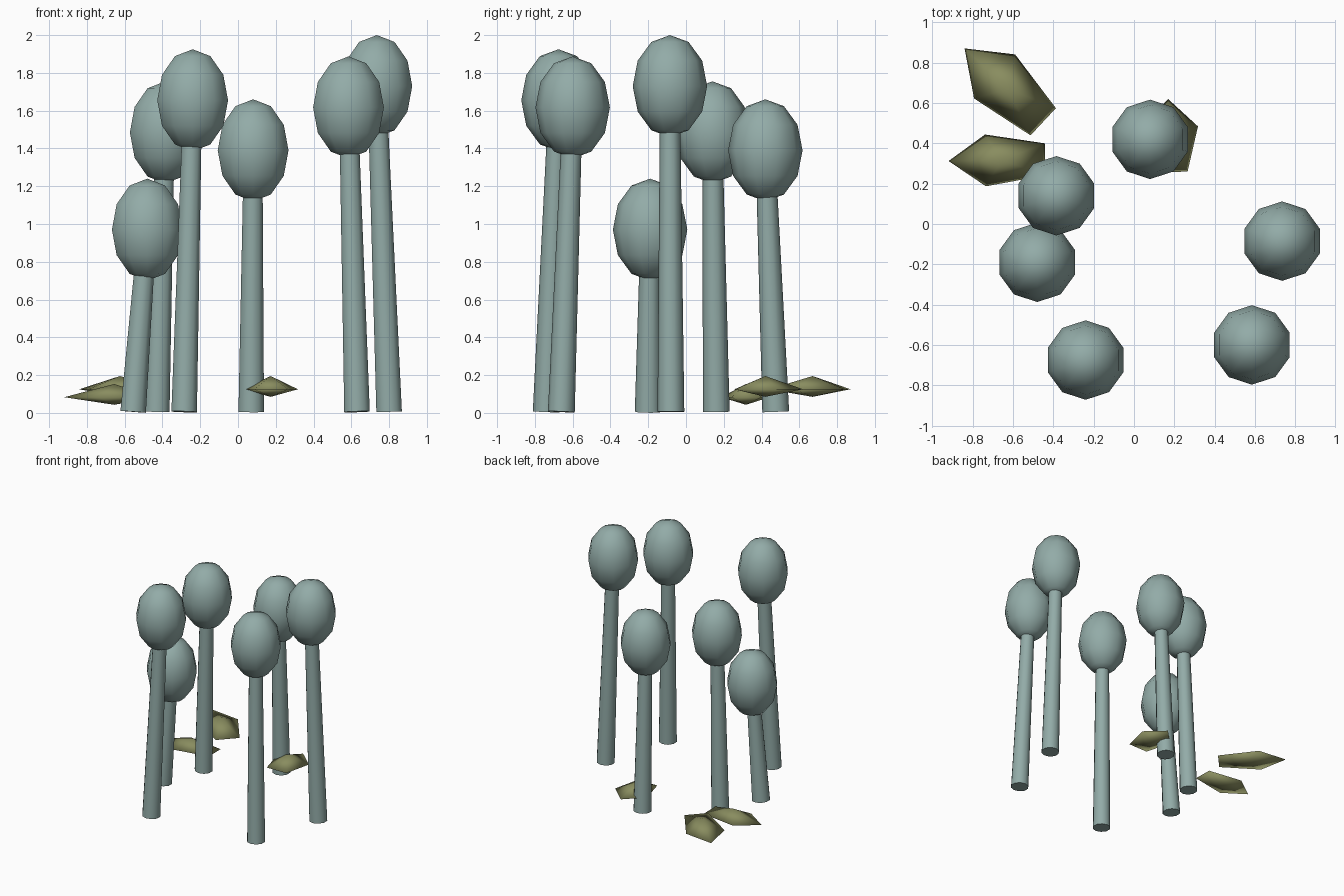
import bpy
import bmesh
from math import sin, cos, pi, radians
from mathutils import Vector, Matrix

cube = bpy.data.objects.get("Cube")
if cube:
    bpy.data.objects.remove(cube, do_unlink=True)


def make_material(name, rgb):
    mat = bpy.data.materials.new(name)
    mat.use_nodes = True
    mat.diffuse_color = (*rgb, 1)
    bsdf = mat.node_tree.nodes["Principled BSDF"]
    bsdf.inputs["Base Color"].default_value = (*rgb, 1)
    bsdf.inputs["Roughness"].default_value = 0.9
    return mat


teal = make_material("grey teal", (0.29, 0.41, 0.39))
olive = make_material("olive green", (0.25, 0.265, 0.115))


def lathe(name, profile, sides, phase, mat, matrix):
    """Loft rings of (radius, height); a zero radius makes a pole."""
    bm = bmesh.new()
    rings = []
    for r, z in profile:
        if r == 0:
            rings.append([bm.verts.new((0, 0, z))] * sides)
        else:
            angles = [phase + 2 * pi * i / sides for i in range(sides)]
            rings.append([bm.verts.new((r * cos(a), r * sin(a), z)) for a in angles])
    for low, high in zip(rings, rings[1:]):
        for i in range(sides):
            j = (i + 1) % sides
            corners = dict.fromkeys((low[i], low[j], high[j], high[i]))
            bm.faces.new(list(corners)).smooth = True
    # Flat end caps on open profiles
    if profile[0][0]:
        bm.faces.new(rings[0][::-1]).smooth = False
    if profile[-1][0]:
        bm.faces.new(rings[-1]).smooth = False
    bmesh.ops.transform(bm, matrix=matrix, verts=bm.verts)
    bmesh.ops.recalc_face_normals(bm, faces=bm.faces)
    mesh = bpy.data.meshes.new(name)
    bm.to_mesh(mesh)
    bm.free()
    mesh.materials.append(mat)
    obj = bpy.data.objects.new(name, mesh)
    bpy.context.collection.objects.link(obj)
    return obj


# Stalks: foot position and head centre
stalks = [
    ((-0.555, -0.20), (-0.48, -0.19, 0.97)),
    ((-0.43, 0.16), (-0.385, 0.14, 1.485)),
    ((-0.285, -0.74), (-0.24, -0.675, 1.655)),
    ((0.07, 0.475), (0.08, 0.42, 1.39)),
    ((0.63, -0.66), (0.585, -0.60, 1.617)),
    ((0.80, -0.08), (0.735, -0.085, 1.73)),
]
HEAD_R, HEAD_H, RINGS = 0.197, 0.27, 6
head_profile = [(0, -HEAD_H)]
for k in range(1, RINGS):
    t = pi * k / RINGS
    head_profile.append((HEAD_R * sin(t), -HEAD_H * cos(t)))
head_profile.append((0, HEAD_H))

for n, (foot, centre) in enumerate(stalks, 1):
    base, top = Vector((*foot, 0.006)), Vector(centre)
    axis = top - base
    lean = Vector((0, 0, 1)).rotation_difference(axis).to_matrix().to_4x4()
    lathe(f"stem_{n}", [(0.071, 0), (0.054, axis.length - 0.15)], 10, pi / 2,
          teal, Matrix.Translation(base) @ lean)
    lathe(f"head_{n}", head_profile, 10, pi / 2, teal, Matrix.Translation(top))

# Leaves: five-sided shards, with centre, tip heading, half length and half width
leaves = [
    ((-0.625, 0.67, 0.125), 137, 0.295, 0.157),
    ((-0.655, 0.317, 0.083), 181, 0.265, 0.135),
    ((0.173, 0.42, 0.125), 91, 0.20, 0.153),
]
for n, (centre, heading, length, width) in enumerate(leaves, 1):
    place = (Matrix.Translation(centre) @ Matrix.Rotation(radians(heading), 4, 'Z')
             @ Matrix.Diagonal((length, width, 1, 1)))
    lathe(f"leaf_{n}", [(0, -0.04), (1, 0), (0, 0.07)], 5, 0, olive, place)
